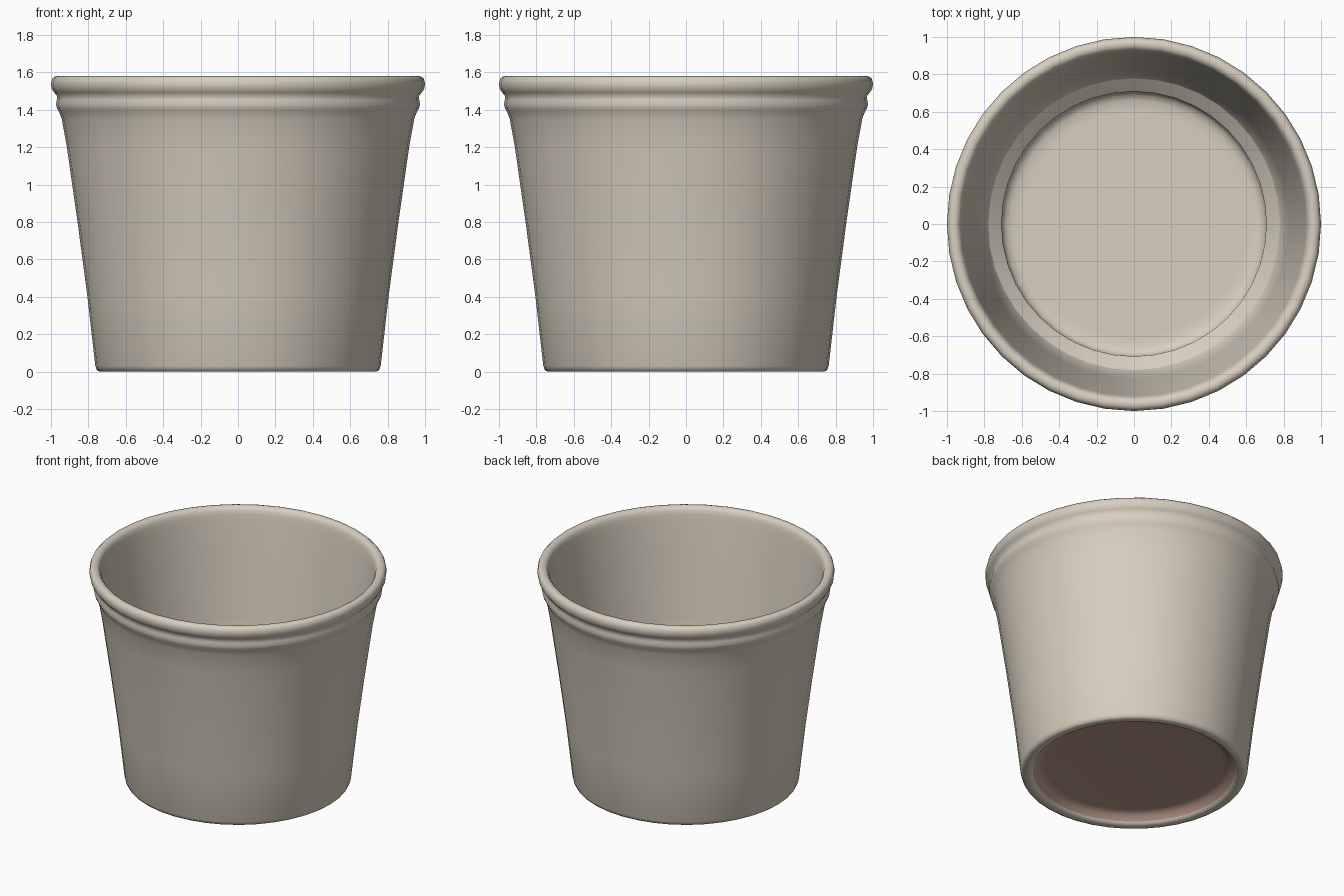
import bpy, bmesh, math

cube = bpy.data.objects.get("Cube")
if cube:
    bpy.data.objects.remove(cube)

SEGMENTS = 40


def material(name, colour):
    mat = bpy.data.materials.new(name)
    mat.use_nodes = True
    rgba = (*colour, 1)
    mat.diffuse_color = rgba
    mat.node_tree.nodes["Principled BSDF"].inputs["Base Color"].default_value = rgba
    return mat


def lathe(name, profile):
    """Spin a closed radius/height profile around the z axis."""
    bm = bmesh.new()
    verts = [bm.verts.new((r, 0, z)) for r, z in profile]
    edges = [bm.edges.new(pair) for pair in zip(verts, verts[1:])]
    bmesh.ops.spin(bm, geom=verts + edges, cent=(0, 0, 0), axis=(0, 0, 1),
                   angle=math.tau, steps=SEGMENTS)
    bmesh.ops.remove_doubles(bm, verts=bm.verts, dist=0.0005)
    bmesh.ops.recalc_face_normals(bm, faces=bm.faces)
    mesh = bpy.data.meshes.new(name)
    bm.to_mesh(mesh)
    bm.free()
    obj = bpy.data.objects.new(name, mesh)
    bpy.context.collection.objects.link(obj)
    return obj


# Underside recess and foot ring
underside = [(0, 0.07), (0.6, 0.07), (0.625, 0.068), (0.655, 0.052), (0.68, 0.02)]
foot = [(0.69, 0.006), (0.708, 0), (0.74, 0), (0.755, 0.008), (0.763, 0.03)]
# Tapered outer wall, bead and rolled rim
wall = [(0.805, 0.4), (0.858, 0.8), (0.915, 1.2), (0.942, 1.35)]
bead = [(0.955, 1.385), (0.968, 1.408), (0.973, 1.428), (0.969, 1.452), (0.967, 1.474)]
rim = [(0.983, 1.492), (0.996, 1.513), (1.0, 1.54), (0.994, 1.565), (0.982, 1.576),
       (0.966, 1.58), (0.95, 1.577), (0.938, 1.569), (0.929, 1.555), (0.923, 1.53),
       (0.917, 1.49)]
# Inner wall, sloping ledge and dished floor
inside = [(0.902, 1.38), (0.878, 1.2), (0.828, 0.8), (0.784, 0.44),
          (0.777, 0.432), (0.714, 0.4), (0.708, 0.392), (0.707, 0.37),
          (0.69, 0.345), (0.66, 0.334), (0.62, 0.33), (0.59, 0.33), (0, 0.33)]

pot = lathe("pot", underside + foot + wall + bead + rim + inside)
pot.data.materials.append(material("warm_beige", (0.68, 0.62, 0.52)))
pot.data.materials.append(material("clay_brown", (0.5, 0.325, 0.255)))

# Brown recess under the pot
for face in pot.data.polygons:
    c = face.center
    if c.z < 0.1 and math.hypot(c.x, c.y) < 0.675:
        face.material_index = 1

bpy.ops.object.select_all(action="DESELECT")
pot.select_set(True)
bpy.context.view_layer.objects.active = pot
bpy.ops.object.shade_smooth_by_angle(angle=math.radians(60))
